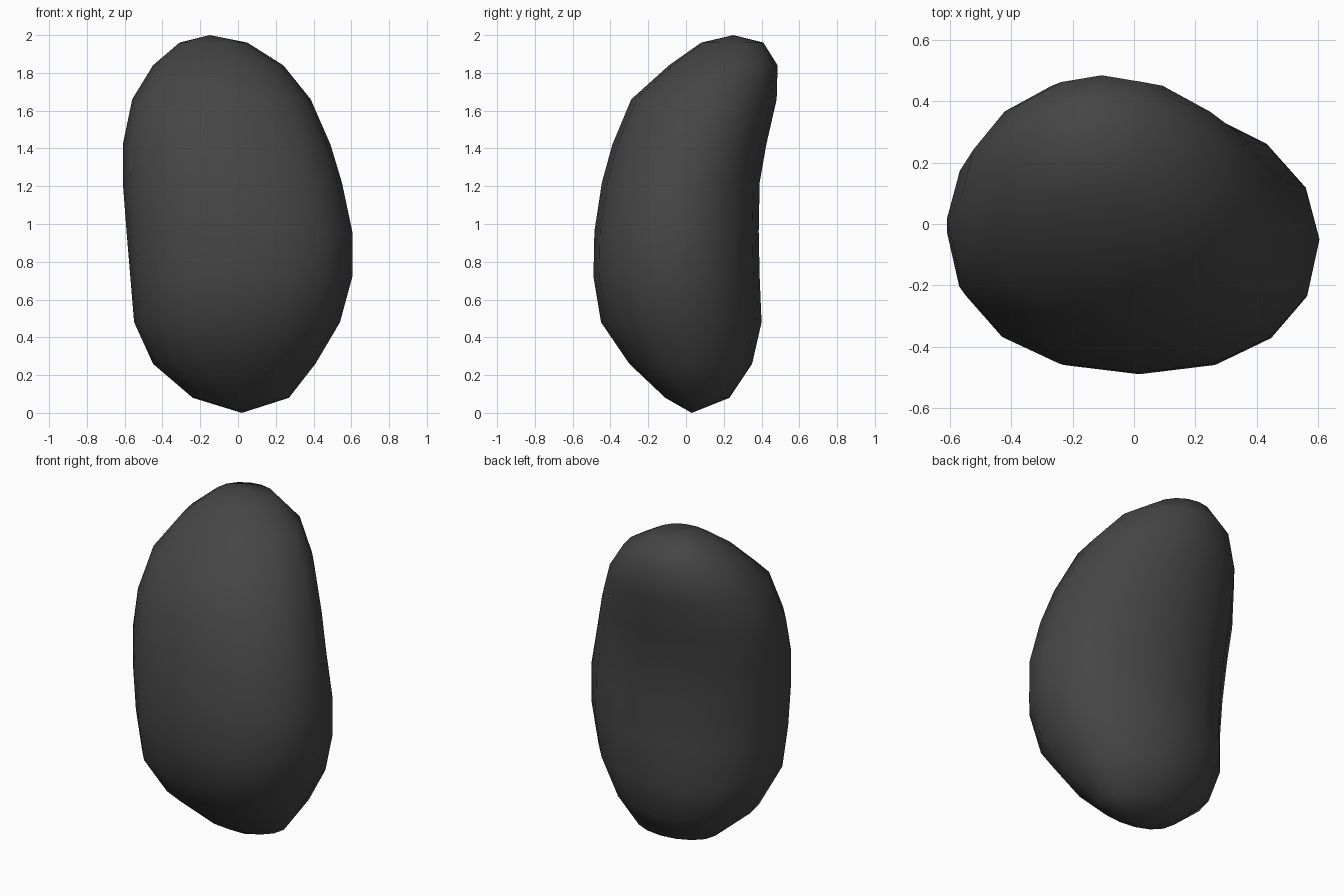
import bpy
import bmesh
from math import cos, sin, pi

cube = bpy.data.objects.get("Cube")
if cube:
    bpy.data.objects.remove(cube, do_unlink=True)

SIDES = 16

# Cross-sections of the bean: height, right, left, front, back
SECTIONS = [
    (0.08, -0.24, 0.27, -0.11, 0.23),
    (0.26, -0.45, 0.41, -0.30, 0.35),
    (0.48, -0.55, 0.54, -0.45, 0.40),
    (0.72, -0.57, 0.605, -0.49, 0.39),
    (0.96, -0.59, 0.605, -0.485, 0.385),
    (1.22, -0.61, 0.55, -0.445, 0.39),
    (1.42, -0.61, 0.49, -0.39, 0.425),
    (1.66, -0.56, 0.385, -0.29, 0.48),
    (1.84, -0.45, 0.24, -0.09, 0.485),
    (1.96, -0.31, 0.05, 0.08, 0.41),
]
BOTTOM_TIP = (0.02, 0.03, 0)
TOP_TIP = (-0.15, 0.25, 2)


def rounded(value, power):
    """Superellipse coordinate, slightly fuller than a circle."""
    return abs(value) ** power * (1 if value > 0 else -1)


def make_ring(bm, z, x0, x1, y0, y1):
    ring = []
    for i in range(SIDES):
        c, s = cos(2 * pi * i / SIDES), sin(2 * pi * i / SIDES)
        power = 0.9 if s < 0 else 1  # the front is fuller than the back
        x = (x0 + x1) / 2 + (x1 - x0) / 2 * rounded(c, power)
        y = (y0 + y1) / 2 + (y1 - y0) / 2 * rounded(s, power)
        ring.append(bm.verts.new((x, y, z)))
    return ring


# Loft the sections and close both ends with a fan
bm = bmesh.new()
rings = [make_ring(bm, *section) for section in SECTIONS]
bottom, top = bm.verts.new(BOTTOM_TIP), bm.verts.new(TOP_TIP)
for i in range(SIDES):
    j = (i + 1) % SIDES
    for low, high in zip(rings, rings[1:]):
        bm.faces.new((low[i], low[j], high[j], high[i]))
    bm.faces.new((bottom, rings[0][j], rings[0][i]))
    bm.faces.new((top, rings[-1][i], rings[-1][j]))
bmesh.ops.recalc_face_normals(bm, faces=bm.faces)
for face in bm.faces:
    face.smooth = True

mesh = bpy.data.meshes.new("bean")
bm.to_mesh(mesh)
bm.free()
bean = bpy.data.objects.new("bean", mesh)
bpy.context.collection.objects.link(bean)

# Dark grey skin
skin = bpy.data.materials.new("dark grey")
skin.use_nodes = True
colour = (0.06, 0.06, 0.06, 1)
skin.diffuse_color = colour
skin.node_tree.nodes["Principled BSDF"].inputs["Base Color"].default_value = colour
mesh.materials.append(skin)
